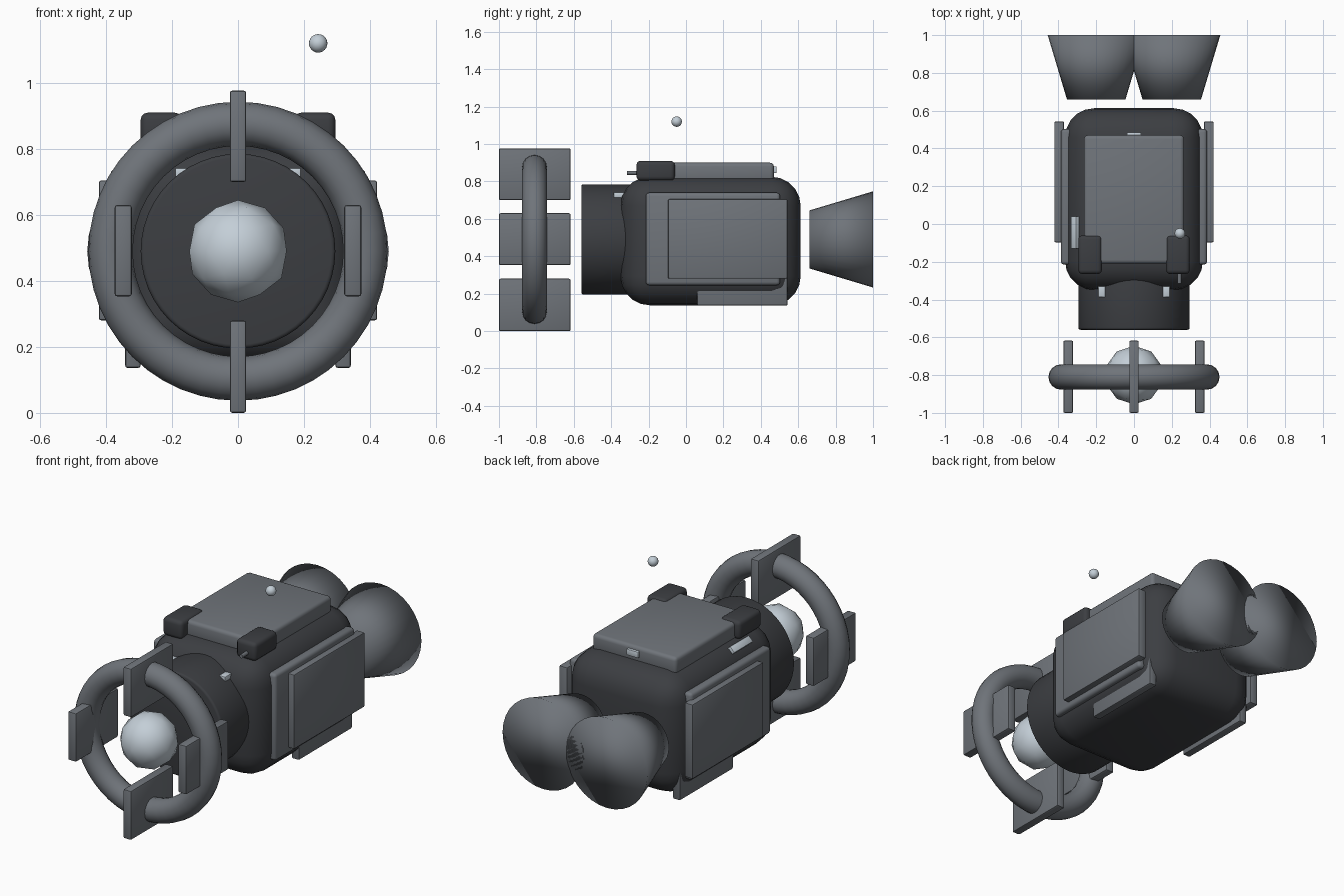
import bpy
from math import radians, pi

if "Cube" in bpy.data.objects:
    bpy.data.objects.remove(bpy.data.objects["Cube"])

CZ = 0.49  # height of the main axis


def material(name, rgb):
    m = bpy.data.materials.new(name)
    m.diffuse_color = (*rgb, 1)
    m.use_nodes = True
    m.node_tree.nodes["Principled BSDF"].inputs["Base Color"].default_value = m.diffuse_color
    return m


DARK = material("dark_grey", (0.045, 0.048, 0.054))
MID = material("mid_grey", (0.16, 0.175, 0.195))
LIGHT = material("light_grey", (0.55, 0.62, 0.68))


def finish(name, mat, bevel=0, segments=3, angle=35):
    o = bpy.context.object
    o.name = name
    o.data.materials.append(mat)
    if bevel:
        b = o.modifiers.new("Bevel", 'BEVEL')
        b.width = bevel
        b.segments = segments
        b.limit_method = 'ANGLE'
        b.angle_limit = radians(40)
        bpy.ops.object.modifier_apply(modifier=b.name)
    bpy.ops.object.shade_smooth_by_angle(angle=radians(angle))
    return o


def box(name, x, y, z, mat, bevel=0.008, segments=2, tilt=0):
    """Bevelled box from (min, max) ranges on each axis."""
    r = (x, y, z)
    bpy.ops.mesh.primitive_cube_add(size=1, location=[(a + b) / 2 for a, b in r])
    o = bpy.context.object
    o.scale = [abs(b - a) for a, b in r]
    bpy.ops.object.transform_apply(location=False, rotation=False, scale=True)
    o.rotation_euler.y = tilt
    return finish(name, mat, bevel, segments)


def rod(name, x, y0, y1, z, r, mat, bevel=0, verts=32):
    """Cylinder running along y."""
    bpy.ops.mesh.primitive_cylinder_add(vertices=verts, radius=r, depth=y1 - y0,
                                        location=(x, (y0 + y1) / 2, z),
                                        rotation=(pi / 2, 0, 0))
    return finish(name, mat, bevel)


# Main body and round neck
box("body", (-0.365, 0.365), (-0.35, 0.613), (0.138, 0.825), DARK, 0.155, 5)
rod("neck", 0, -0.56, -0.25, CZ, 0.295, DARK, 0.012, 48)

# Front ring with four plates
bpy.ops.mesh.primitive_torus_add(major_segments=48, minor_segments=16, major_radius=0.386,
                                 minor_radius=0.067, location=(0, -0.81, CZ),
                                 rotation=(pi / 2, 0, 0))
finish("front_ring", MID, angle=60)
box("ring_plate_top", (-0.025, 0.025), (-1, -0.617), (0.70, 0.977), MID)
box("ring_plate_bottom", (-0.025, 0.025), (-1, -0.617), (0.0, 0.28), MID)

# Faceted ball inside the ring
bpy.ops.mesh.primitive_ico_sphere_add(subdivisions=2, radius=0.155, location=(0, -0.80, CZ))
finish("front_ball", LIGHT, angle=60)

# Top panel and its rear tab
box("top_panel", (-0.265, 0.265), (-0.21, 0.47), (0.80, 0.90), MID, 0.02, 3)
box("rear_tab", (-0.037, 0.037), (0.455, 0.485), (0.845, 0.88), LIGHT, 0.004)

# Mirrored parts
for s, side in ((-1, "left"), (1, "right")):
    def mx(a, b):
        return tuple(sorted((s * a, s * b)))

    box("ring_plate_" + side, mx(0.322, 0.374), (-1, -0.617), (0.353, 0.63), MID)
    box("side_panel_inner_" + side, mx(0.33, 0.387), (-0.215, 0.503), (0.245, 0.74), MID, 0.018, 3)
    box("side_panel_outer_" + side, mx(0.37, 0.422), (-0.097, 0.543), (0.28, 0.705), MID)
    box("lower_fin_" + side, mx(0.295, 0.342), (0.06, 0.543), (0.136, 0.50), MID)
    box("top_block_" + side, mx(0.17, 0.295), (-0.265, -0.06), (0.805, 0.91), DARK, 0.022, 3)
    box("neck_lamp_" + side, mx(0.15, 0.19), (-0.387, -0.32), (0.713, 0.742), LIGHT, 0.004)

    # Rear nozzle cone, wide end to the back
    bpy.ops.mesh.primitive_cone_add(vertices=32, radius1=0.257, radius2=0.155, depth=0.34,
                                    location=(s * 0.2, 0.83, CZ), rotation=(pi / 2, 0, 0))
    finish("nozzle_" + side, MID, angle=180)

# Small details: slanted light bar, short probe and floating ball
box("light_bar", (-0.328, -0.288), (-0.13, 0.04), (0.772, 0.806), LIGHT, 0.004, 2, radians(-45))
rod("probe", 0.24, -0.315, -0.25, 0.846, 0.011, MID, 0, 16)
bpy.ops.mesh.primitive_uv_sphere_add(segments=20, ring_count=12, radius=0.028,
                                     location=(0.243, -0.05, 1.12))
finish("floating_ball", LIGHT, angle=60)
